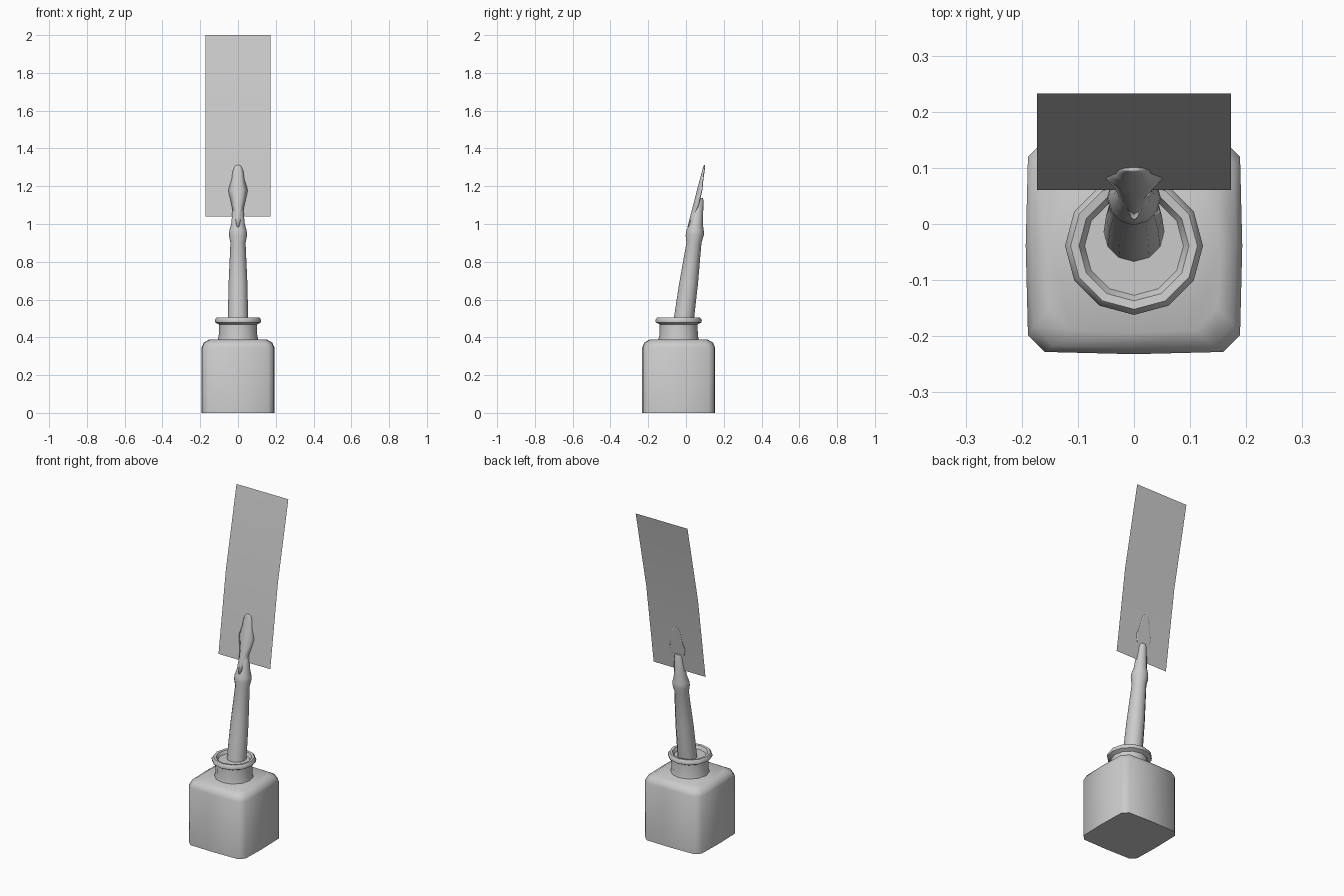
import bpy, bmesh, math

if "Cube" in bpy.data.objects:
    bpy.data.objects.remove(bpy.data.objects["Cube"])

grey = bpy.data.materials.new("plain grey")
grey.diffuse_color = (0.6, 0.6, 0.6, 1)
grey.use_nodes = True
grey.node_tree.nodes["Principled BSDF"].inputs["Base Color"].default_value = grey.diffuse_color


def finish(name, bm, angle=40):
    me = bpy.data.meshes.new(name)
    bm.to_mesh(me)
    bm.free()
    ob = bpy.data.objects.new(name, me)
    bpy.context.collection.objects.link(ob)
    me.materials.append(grey)
    bpy.ops.object.select_all(action='DESELECT')
    ob.select_set(True)
    bpy.context.view_layer.objects.active = ob
    bpy.ops.object.shade_smooth_by_angle(angle=math.radians(angle))
    return ob


def loft(name, rings, angle=40):
    """Join equal-length rings of points and cap both ends."""
    bm = bmesh.new()
    rows = [[bm.verts.new(p) for p in ring] for ring in rings]
    n = len(rows[0])
    for a, b in zip(rows, rows[1:]):
        for i in range(n):
            j = (i + 1) % n
            bm.faces.new((a[i], a[j], b[j], b[i]))
    bm.faces.new(rows[0][::-1])
    bm.faces.new(rows[-1])
    bmesh.ops.recalc_face_normals(bm, faces=bm.faces[:])
    return finish(name, bm, angle)


def circle(r, z, y, n=12):
    return [(r * math.cos(2 * math.pi * i / n), y + r * math.sin(2 * math.pi * i / n), z)
            for i in range(n)]


def soft_square(h, c, z, y):
    """Square with cut corners and slightly bulging sides."""
    side = [(h, -(h - c)), (h + 0.004, 0), (h, h - c)]
    pts = []
    for k in range(4):
        co, si = round(math.cos(k * math.pi / 2)), round(math.sin(k * math.pi / 2))
        pts += [(u * co - v * si, y + u * si + v * co, z) for u, v in side]
    return pts


CY = -0.039

# Square bottle body with rounded shoulder
loft("bottle_body", [soft_square(h, c, z, CY) for h, c, z in
                     [(0.189, 0.03, 0), (0.189, 0.03, 0.345),
                      (0.178, 0.035, 0.372), (0.150, 0.04, 0.388)]], 50)

# Neck, rolled lip and ink surface
loft("bottle_neck", [circle(r, z, CY) for r, z in
                     [(0.108, 0.383), (0.102, 0.41), (0.100, 0.468), (0.121, 0.479),
                      (0.123, 0.492), (0.113, 0.505), (0.098, 0.503), (0.088, 0.485)]], 50)

# Leaning pen: handle, collar and tapering ferrule
loft("pen_handle", [circle(r, z, y) for r, z, y in
                    [(0.054, 0.484, -0.013), (0.050, 0.68, 0.013), (0.040, 0.90, 0.042),
                     (0.048, 0.94, 0.046), (0.046, 0.965, 0.048), (0.036, 1.0, 0.053),
                     (0.024, 1.125, 0.069), (0.018, 1.138, 0.071)]])

# Nib: folded leaf, its middle ridge pushed forward (z, ridge y, half width, fold depth)
bm = bmesh.new()
rows = []
for z, y, w, d in [(0.985, 0.008, 0.008, 0.008), (1.04, 0.022, 0.022, 0.016),
                   (1.10, 0.038, 0.034, 0.026), (1.18, 0.058, 0.052, 0.024),
                   (1.235, 0.073, 0.034, 0.014), (1.28, 0.085, 0.028, 0.008),
                   (1.305, 0.092, 0.018, 0.004), (1.313, 0.095, 0.006, 0.001)]:
    rows.append([bm.verts.new((w * s, y + d * s * s, z)) for s in (-1, -0.5, 0, 0.5, 1)])
for a, b in zip(rows, rows[1:]):
    for i in range(4):
        bm.faces.new((a[i], a[i + 1], b[i + 1], b[i]))
nib = finish("nib", bm)
mod = nib.modifiers.new("thickness", 'SOLIDIFY')
mod.thickness = 0.006

# Thin, slightly bent upright card behind the nib
bm = bmesh.new()
rows = [[bm.verts.new((s * 0.173, y, z)) for s in (-1, 1)]
        for z, y in [(1.04, 0.061), (1.525, 0.132), (2.0, 0.233)]]
for a, b in zip(rows, rows[1:]):
    bm.faces.new((a[0], a[1], b[1], b[0]))
finish("card", bm)
